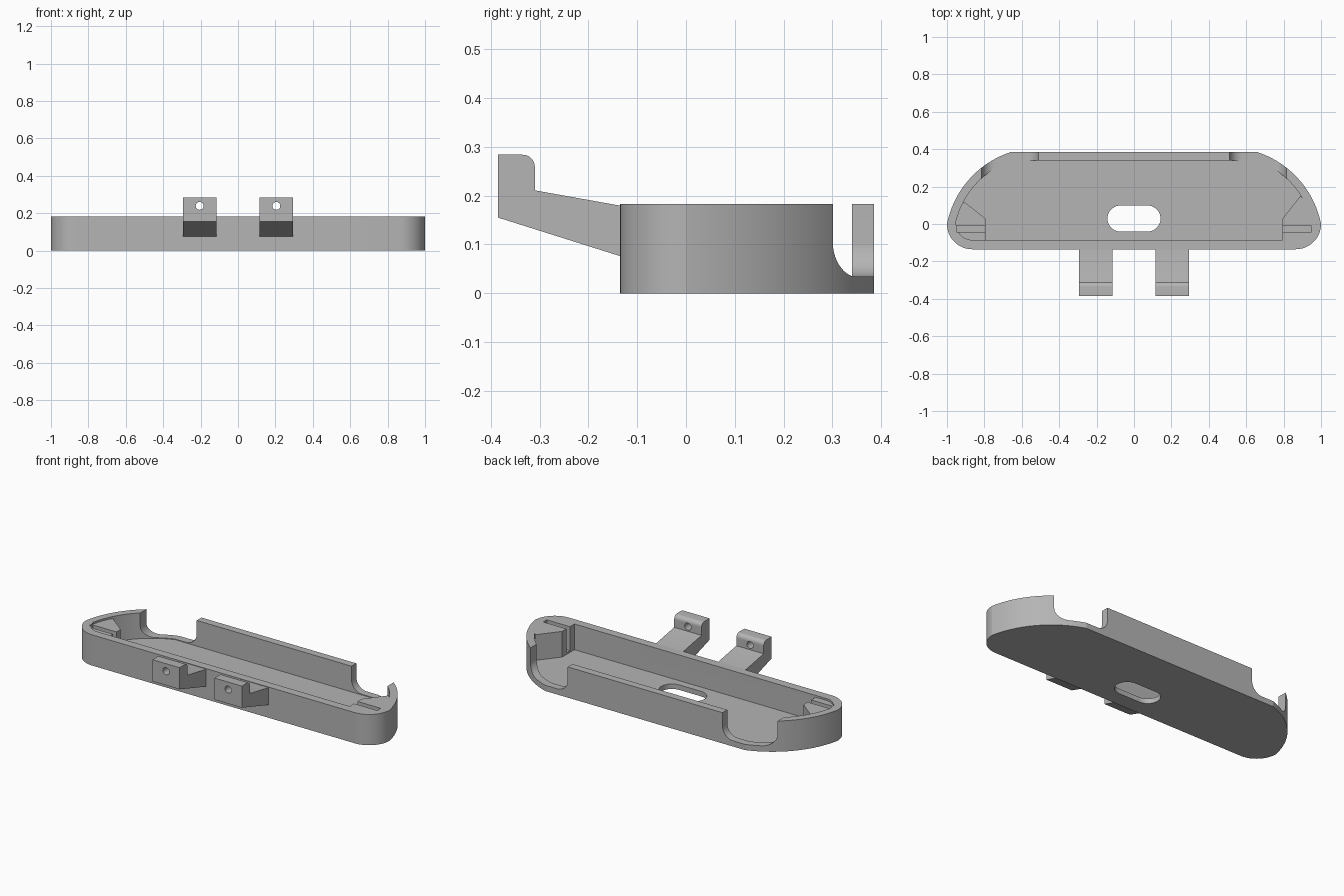
import bpy
import bmesh
import math
from mathutils import Vector

if "Cube" in bpy.data.objects:
    bpy.data.objects.remove(bpy.data.objects["Cube"], do_unlink=True)

grey = bpy.data.materials.new("plain grey")
grey.use_nodes = True
COLOUR = (0.46, 0.46, 0.46, 1)
grey.diffuse_color = COLOUR
grey.node_tree.nodes["Principled BSDF"].inputs["Base Color"].default_value = COLOUR

HEIGHT, FLOOR = 0.183, 0.03
PLANES = {  # profile plane: maps (u, v, depth) to x, y, z
    "z": lambda u, v, d: (u, v, d),
    "y": lambda u, v, d: (u, d, v),
    "x": lambda u, v, d: (d, u, v),
}


def arc(cx, cy, r, a0, a1, n):
    """Points along a circular arc, angles in radians."""
    angles = [a0 + (a1 - a0) * i / n for i in range(n + 1)]
    return [(cx + r * math.cos(a), cy + r * math.sin(a)) for a in angles]


def prism(name, points, lo, hi, axis="z"):
    """Extrude a closed profile along an axis."""
    place = PLANES[axis]
    bm = bmesh.new()
    face = bm.faces.new([bm.verts.new(place(u, v, lo)) for u, v in points])
    shift = Vector(place(0, 0, hi - lo))
    grown = bmesh.ops.extrude_face_region(bm, geom=[face])["geom"]
    bmesh.ops.translate(bm, vec=shift,
                        verts=[g for g in grown if isinstance(g, bmesh.types.BMVert)])
    bmesh.ops.recalc_face_normals(bm, faces=bm.faces)
    mesh = bpy.data.meshes.new(name)
    bm.to_mesh(mesh)
    bm.free()
    mesh.materials.append(grey)
    obj = bpy.data.objects.new(name, mesh)
    bpy.context.collection.objects.link(obj)
    return obj


def combine(target, tool, operation="DIFFERENCE"):
    """Apply a boolean and discard the tool."""
    mod = target.modifiers.new("combine", "BOOLEAN")
    mod.operation, mod.solver, mod.object = operation, "EXACT", tool
    bpy.ops.object.select_all(action="DESELECT")
    bpy.context.view_layer.objects.active = target
    target.select_set(True)
    bpy.ops.object.modifier_apply(modifier=mod.name)
    bpy.data.objects.remove(tool, do_unlink=True)


def flip(points, side):
    return [(side * u, v) for u, v in points]


def box(u0, u1, v0, v1):
    return [(u0, v0), (u1, v0), (u1, v1), (u0, v1)]


def tray_outline(sweep, corner, back):
    """Straight back and front, swept ends and rounded front corners."""
    top = math.asin((back + 0.1) / sweep)
    end = math.asin(0.1 / sweep)
    half = arc(0.5, -0.1, sweep, top, end, 32)
    half += arc(0.865, 0, corner, 0, -math.pi / 2, 18)[1:]
    return half + flip(half[::-1], -1)


# Tray: rim walls around a shallow floor
tray = prism("tray", tray_outline(0.51, 0.135, 0.385), 0, HEIGHT)
combine(tray, prism("cavity", tray_outline(0.466, 0.085, 0.34), FLOOR, 0.3))

# Rounded slot through the floor
slot = arc(0.072, 0.029, 0.07, -math.pi / 2, math.pi / 2, 18)
slot += flip(slot[::-1], -1)
combine(tray, prism("floor_slot", slot, -0.1, 0.1))

# Round-bottomed notches at both ends of the back wall
R, BASE = 0.07, 0.034
notch = [(0.51, 0.3)]
notch += arc(0.51 + R, BASE + R, R, math.pi, 1.5 * math.pi, 14)
notch += arc(0.815 - R, BASE + R, R, 1.5 * math.pi, 2 * math.pi, 14)
notch += [(0.815, 0.3)]
for side in (-1, 1):
    combine(tray, prism("notch", flip(notch, side), 0.18, 0.5, "y"))

# Slotted lugs filling the ends of the tray
for side, top, corner in ((-1, 0.172, (0.907, 0.118)), (1, HEIGHT, (0.89, 0.15))):
    lug = [(0.795, 0.03), corner, (0.975, 0.05), (0.98, -0.02),
           (0.93, -0.09), (0.795, -0.1)]
    combine(tray, prism("lug", flip(lug, side), 0.02, top), "UNION")
    groove = box(0.78, 0.948, -0.043, -0.01)
    combine(tray, prism("groove", flip(groove, side), 0.04, 0.3))

# Cranked mounting arms with screw holes
profile = [(-0.125, 0.073), (-0.385, 0.155), (-0.385, 0.284)]
profile += arc(-0.335, 0.259, 0.025, math.pi / 2, 0, 10)
profile += [(-0.31, 0.211), (-0.137, 0.18), (-0.125, 0.18)]
arms = []
for side, name in ((-1, "right_arm"), (1, "left_arm")):
    x = 0.205 * side
    arm = prism(name, profile, x - 0.09, x + 0.09, "x")
    hole = arc(x, 0.239, 0.021, 0, 2 * math.pi, 32)[:-1]
    combine(arm, prism("screw_hole", hole, -0.5, -0.2, "y"))
    arms.append(arm)

# Smooth the curved walls, keep the edges crisp
for obj in [tray] + arms:
    bpy.ops.object.select_all(action="DESELECT")
    bpy.context.view_layer.objects.active = obj
    obj.select_set(True)
    bpy.ops.object.shade_smooth_by_angle(angle=math.radians(15))
